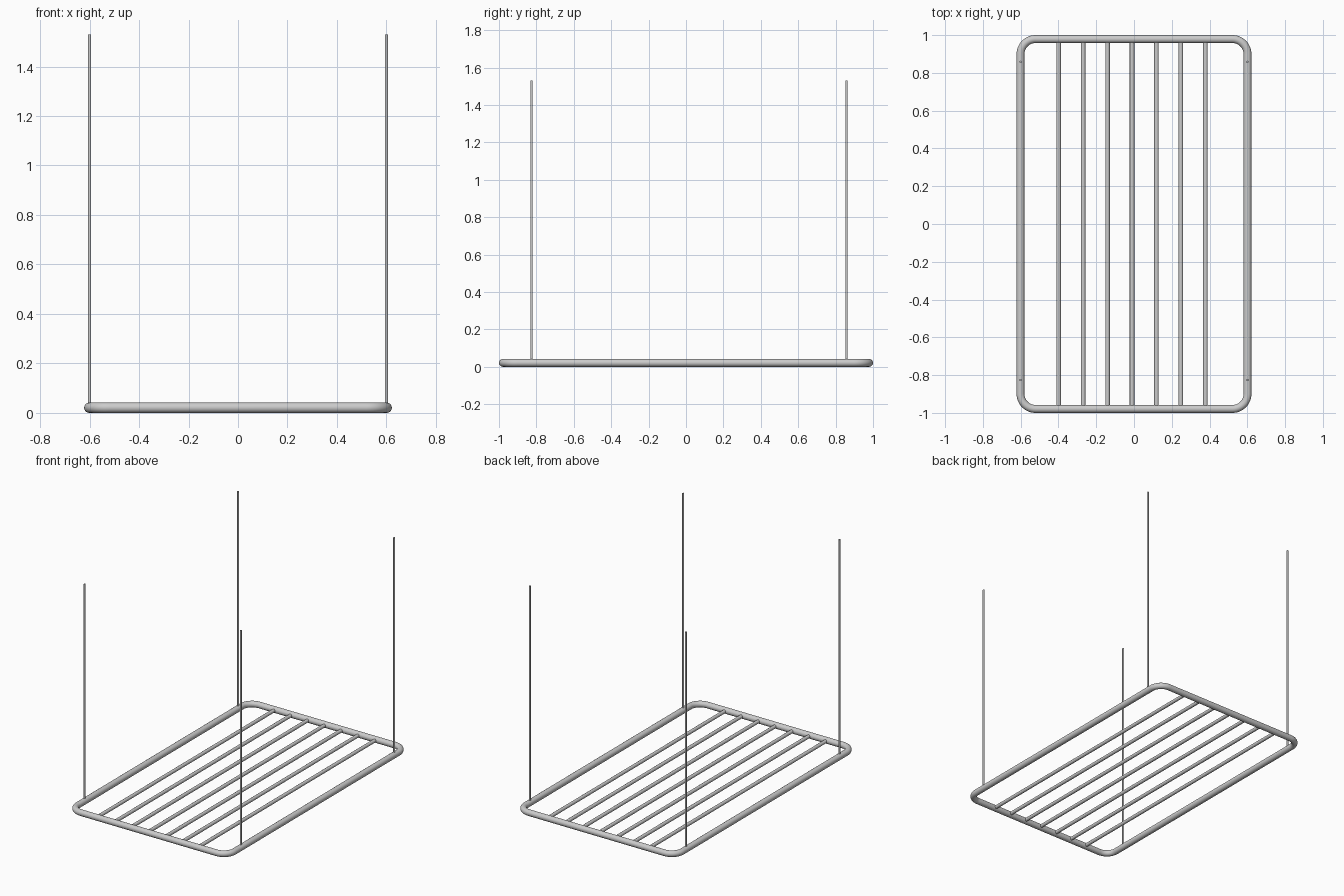
import bpy
from math import sin, cos, pi

if "Cube" in bpy.data.objects:
    bpy.data.objects.remove(bpy.data.objects["Cube"])

FRAME_R = 0.021
HX, HY, CORNER = 0.601, 0.979, 0.08


def tube(name, points, radius, cyclic=False, res=6):
    """Sweep a round tube along a path and turn it into a mesh."""
    cu = bpy.data.curves.new(name, 'CURVE')
    cu.dimensions = '3D'
    cu.bevel_depth = radius
    cu.bevel_resolution = res
    cu.use_fill_caps = not cyclic
    sp = cu.splines.new('POLY')
    sp.points.add(len(points) - 1)
    for p, co in zip(sp.points, points):
        p.co = (*co, 1)
    sp.use_cyclic_u = cyclic
    ob = bpy.data.objects.new(name, cu)
    bpy.context.collection.objects.link(ob)
    bpy.ops.object.select_all(action='DESELECT')
    ob.select_set(True)
    bpy.context.view_layer.objects.active = ob
    bpy.ops.object.convert(target='MESH')
    bpy.ops.object.shade_smooth_by_angle()
    return ob


# rounded rectangular frame
path = []
for i, (sx, sy) in enumerate([(1, 1), (-1, 1), (-1, -1), (1, -1)]):
    for k in range(13):
        a = (i + k / 12) * pi / 2
        path.append((sx * (HX - CORNER) + CORNER * cos(a),
                     sy * (HY - CORNER) + CORNER * sin(a), FRAME_R))
tube("frame", path, FRAME_R, cyclic=True)

# slat bars running front to back
for i in range(7):
    x = -0.399 + i * 0.1295
    tube(f"slat_bar_{i + 1}", [(x, -0.97, FRAME_R), (x, 0.97, FRAME_R)], 0.012)

# thin hanging rods near the corners
for side, x in (("left", -0.6), ("right", 0.6)):
    for end, y in (("front", -0.826), ("back", 0.858)):
        tube(f"{end}_{side}_hanging_rod",
             [(x, y, FRAME_R), (x, y, 1.53)], 0.0065)
